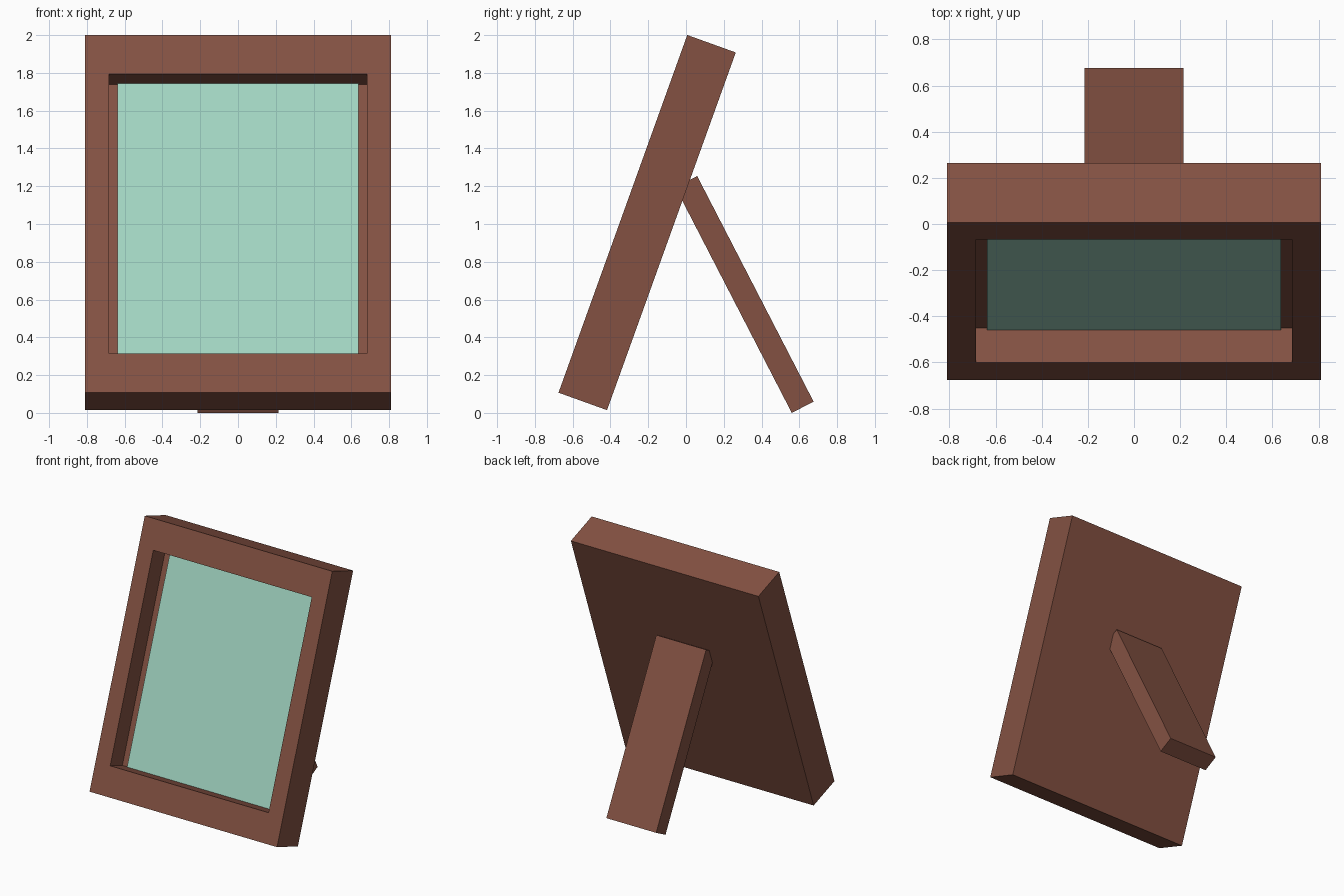
import bpy, bmesh
from math import radians
from mathutils import Matrix, Vector

if "Cube" in bpy.data.objects:
    bpy.data.objects.remove(bpy.data.objects["Cube"])

HALF_W, HEIGHT, DEPTH = 0.81, 2.0125, 0.273
SIDE, RAIL, RECESS = 0.178, 0.22, 0.15


def material(name, color):
    mat = bpy.data.materials.new(name)
    mat.diffuse_color = (*color, 1)
    mat.use_nodes = True
    mat.node_tree.nodes["Principled BSDF"].inputs["Base Color"].default_value = mat.diffuse_color
    return mat


def box_bmesh(lo, hi):
    lo, hi = Vector(lo), Vector(hi)
    bm = bmesh.new()
    size = Matrix.Diagonal((*(hi - lo), 1))
    bmesh.ops.create_cube(bm, size=1, matrix=Matrix.Translation((lo + hi) / 2) @ size)
    return bm


def add_object(name, bm, mat, foot, tilt):
    """Pivot each part at its foot, then lean it about x."""
    bmesh.ops.recalc_face_normals(bm, faces=bm.faces)
    mesh = bpy.data.meshes.new(name)
    bm.to_mesh(mesh)
    bm.free()
    mesh.materials.append(mat)
    obj = bpy.data.objects.new(name, mesh)
    obj.location = foot
    obj.rotation_euler.x = radians(tilt)
    bpy.context.collection.objects.link(obj)
    return obj


wood = material("wood", (0.23, 0.083, 0.055))
glass = material("glass", (0.36, 0.67, 0.54))
frame_foot, frame_tilt = (0, -0.675, 0.107), -19.8

# Frame: a slab with a recessed opening in the front face
bm = box_bmesh((-HALF_W, 0, 0), (HALF_W, DEPTH, HEIGHT))
front = min(bm.faces, key=lambda f: f.calc_center_median().y)
bmesh.ops.inset_individual(bm, faces=[front], thickness=SIDE)
for v in front.verts:
    v.co.z = RAIL if v.co.z < HEIGHT / 2 else HEIGHT - RAIL
floor = bmesh.ops.extrude_discrete_faces(bm, faces=[front])["faces"][0]
for v in floor.verts:
    v.co.y = RECESS + 0.01
add_object("frame", bm, wood, frame_foot, frame_tilt)

# Pane: thin sheet let into the recess
w = HALF_W - SIDE + 0.005
bm = box_bmesh((-w, RECESS, RAIL - 0.005), (w, RECESS + 0.02, HEIGHT - RAIL + 0.005))
add_object("picture_pane", bm, glass, frame_foot, frame_tilt)

# Back leg: its top end sinks into the back of the frame
bm = box_bmesh((-0.215, 0, 0), (0.215, 0.13, 1.344))
add_object("back_leg", bm, wood, (0, 0.56, 0), 27.3)
